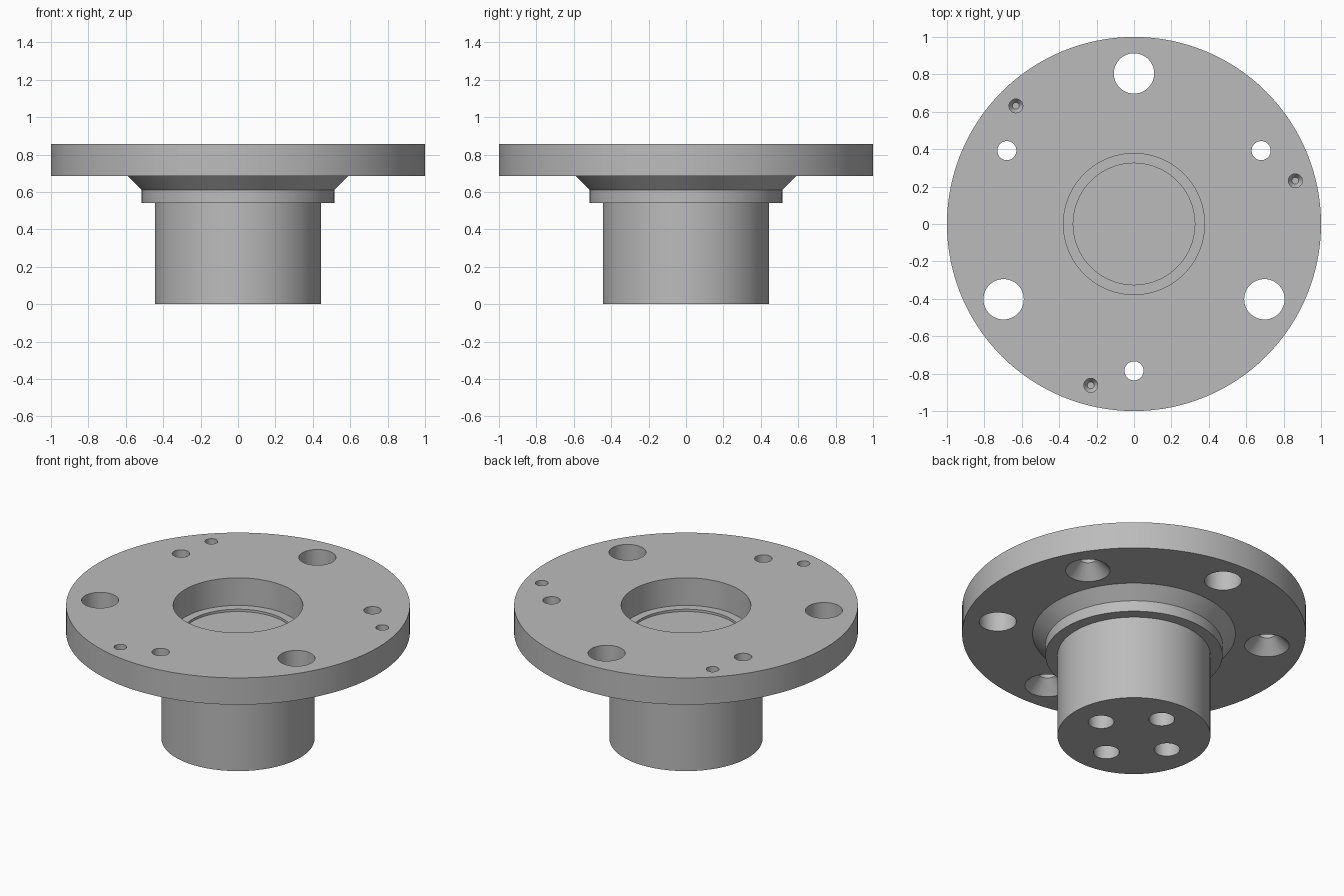
import bpy, bmesh
from math import sin, cos, pi, radians

if "Cube" in bpy.data.objects:
    bpy.data.objects.remove(bpy.data.objects["Cube"])

TOP, UNDER = 0.857, 0.685   # flange faces


def lathe(bm, profile, segments, x=0, y=0):
    """Revolve a profile of (radius, z) that starts and ends on the axis."""
    rings = []
    for r, z in profile:
        if r == 0:
            rings.append([bm.verts.new((x, y, z))] * segments)
        else:
            angles = [2 * pi * i / segments for i in range(segments)]
            rings.append([bm.verts.new((x + r * cos(a), y + r * sin(a), z)) for a in angles])
    for j, (a, b) in enumerate(zip(rings, rings[1:])):
        if profile[j][0] == 0:          # end cap
            bm.faces.new(b)
        elif profile[j + 1][0] == 0:
            bm.faces.new(a)
        else:
            for i in range(segments):
                k = (i + 1) % segments
                bm.faces.new((a[i], a[k], b[k], b[i]))
    for v in [v for v in bm.verts if not v.link_faces]:
        bm.verts.remove(v)


def ring_of(bm, profile, radius, start, count, segments):
    for i in range(count):
        a = radians(start) + 2 * pi * i / count
        lathe(bm, profile, segments, radius * cos(a), radius * sin(a))


def make_object(name, bm):
    bmesh.ops.recalc_face_normals(bm, faces=bm.faces)
    mesh = bpy.data.meshes.new(name)
    bm.to_mesh(mesh)
    bm.free()
    obj = bpy.data.objects.new(name, mesh)
    bpy.context.collection.objects.link(obj)
    return obj


steel = bpy.data.materials.new("machined grey")
steel.use_nodes = True
grey = (0.5, 0.5, 0.5, 1)
steel.diffuse_color = grey
steel.node_tree.nodes["Principled BSDF"].inputs["Base Color"].default_value = grey

# Hub, collar, chamfered neck, flange and stepped central recess
bm = bmesh.new()
lathe(bm, [(0, 0), (0.445, 0), (0.445, 0.54), (0.515, 0.54), (0.515, 0.61),
           (0.59, UNDER), (1, UNDER), (1, TOP), (0.377, TOP), (0.377, 0.68),
           (0.325, 0.68), (0.325, 0.665), (0, 0.665)], 128)
flange = make_object("flanged_hub", bm)
flange.data.materials.append(steel)

# Hole cutters
bm = bmesh.new()
# large through holes
ring_of(bm, [(0, 0.6), (0.108, 0.6), (0.108, 0.95), (0, 0.95)], 0.805, 90, 3, 48)
# screw holes, countersunk from below
ring_of(bm, [(0, 0.6), (0.13, 0.6), (0.13, UNDER), (0.051, UNDER + 0.08),
             (0.051, 0.95), (0, 0.95)], 0.785, 30, 3, 48)
# small blind pin holes with tapered ends
ring_of(bm, [(0, 0.73), (0.018, 0.73), (0.037, 0.76), (0.037, 0.95), (0, 0.95)],
        0.893, 15, 3, 32)
# blind holes in the hub's end
ring_of(bm, [(0, -0.1), (0.075, -0.1), (0.075, 0.25), (0, 0.25)], 0.25, 0, 4, 48)
cutter = make_object("hole_cutters", bm)
cutter.hide_render = True

bpy.ops.object.select_all(action='DESELECT')
flange.select_set(True)
bpy.context.view_layer.objects.active = flange
cut = flange.modifiers.new("holes", 'BOOLEAN')
cut.operation = 'DIFFERENCE'
cut.solver = 'EXACT'
cut.object = cutter
bpy.ops.object.modifier_apply(modifier=cut.name)
bpy.data.objects.remove(cutter)

bpy.ops.object.shade_smooth_by_angle(angle=radians(25))
